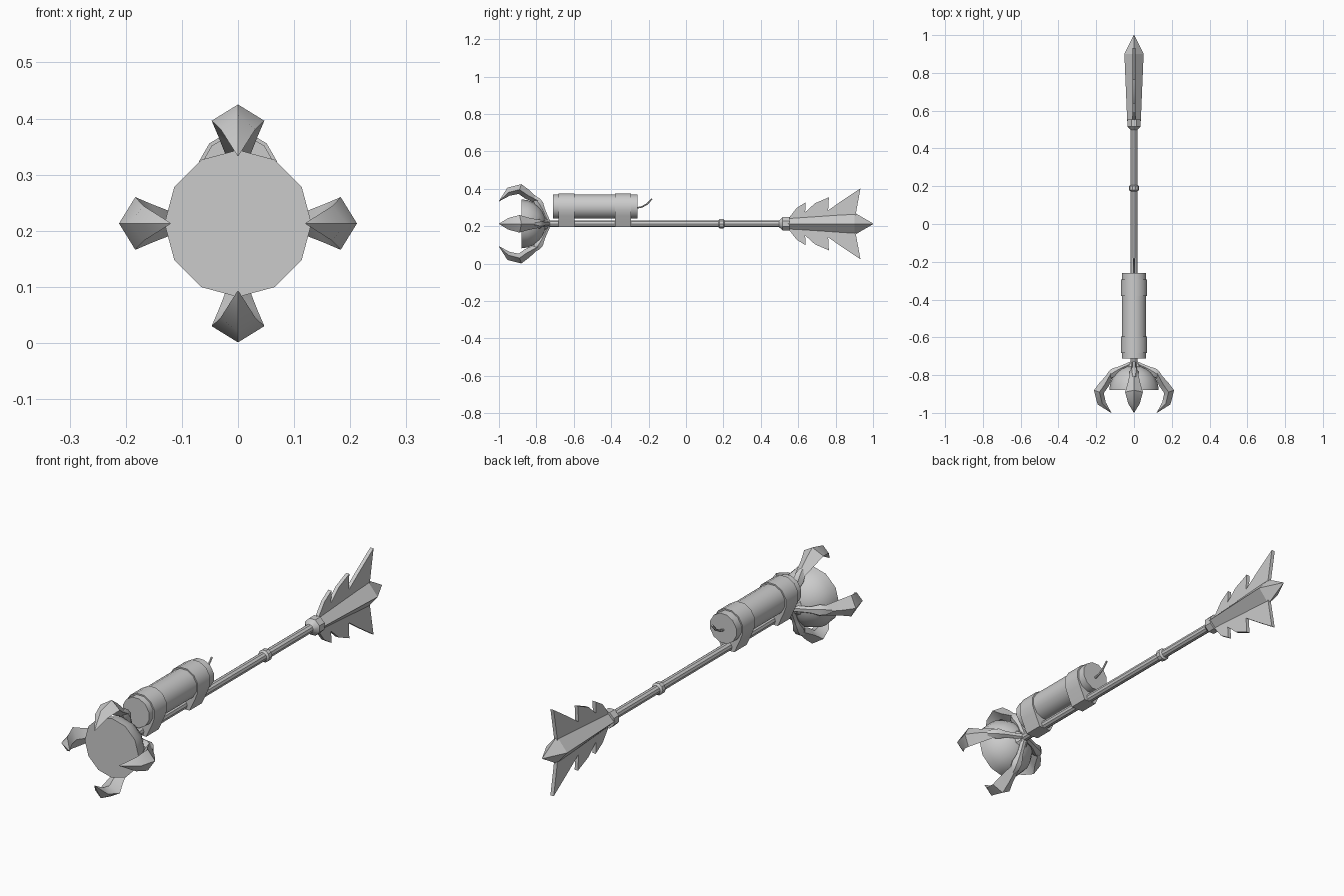
import bpy, bmesh, math
from mathutils import Vector, Matrix

if "Cube" in bpy.data.objects:
    bpy.data.objects.remove(bpy.data.objects["Cube"])

AXIS = 0.213          # height of the shaft centre line
grey = bpy.data.materials.new("plain_grey")
grey.diffuse_color = (0.6, 0.6, 0.6, 1)
grey.use_nodes = True
grey.node_tree.nodes["Principled BSDF"].inputs["Base Color"].default_value = grey.diffuse_color


def finish(name, bm, angle=30):
    """Turn a bmesh into a named, shaded object."""
    bmesh.ops.recalc_face_normals(bm, faces=bm.faces)
    me = bpy.data.meshes.new(name)
    bm.to_mesh(me)
    bm.free()
    me.materials.append(grey)
    ob = bpy.data.objects.new(name, me)
    bpy.context.collection.objects.link(ob)
    bpy.ops.object.select_all(action='DESELECT')
    ob.select_set(True)
    bpy.context.view_layer.objects.active = ob
    bpy.ops.object.shade_smooth_by_angle(angle=math.radians(angle))
    return ob


def loft(bm, rings):
    """Skin rings of equal point count and close both ends."""
    rows = [[bm.verts.new(p) for p in ring] for ring in rings]
    n = len(rows[0])
    for a, b in zip(rows, rows[1:]):
        for i in range(n):
            j = (i + 1) % n
            bm.faces.new((a[i], a[j], b[j], b[i]))
    bm.faces.new(rows[0])
    bm.faces.new(rows[-1])


def lathe(name, profile, sides, z=AXIS, phase=0.0, angle=35):
    """Revolve (y, radius) points around a line parallel to y."""
    bm = bmesh.new()
    steps = [phase + 2 * math.pi * i / sides for i in range(sides)]
    loft(bm, [[(r * math.cos(a), y, z + r * math.sin(a)) for a in steps]
              for y, r in profile])
    bmesh.ops.remove_doubles(bm, verts=bm.verts, dist=1e-5)
    return finish(name, bm, angle)


def place(bm, quarter):
    """Swing a part built above the y axis to one of four sides."""
    m = Matrix.Translation((0, 0, AXIS)) @ Matrix.Rotation(quarter * math.pi / 2, 4, 'Y')
    bmesh.ops.transform(bm, matrix=m, verts=bm.verts)


# Shaft, grip ring and tail socket
lathe("shaft", [(-0.77, 0.019), (0.53, 0.019)], 10)
lathe("grip_ring", [(0.173, 0.019), (0.18, 0.027), (0.2, 0.027), (0.207, 0.019)], 10)
lathe("tail_socket", [(0.497, 0.019), (0.517, 0.038), (0.553, 0.038)], 8, phase=math.pi / 8)

# Domed head with a flat front
R = 0.131
lathe("head_dome", [(-0.88 + R * math.sin(t), R * math.cos(t))
                    for t in [math.radians(15 * k) for k in range(6)] + [math.radians(88)]], 12)
lathe("head_hub", [(-0.78, 0.04), (-0.755, 0.04), (-0.737, 0.026)], 8)

# Four jointed arms with hooked claws
ARM = [(-0.738, 0.012, 0.014), (-0.757, 0.055, 0.014), (-0.768, 0.078, 0.016),
       (-0.783, 0.104, 0.025), (-0.797, 0.124, 0.022), (-0.812, 0.142, 0.012)]
# outer (y, r), side (y, r, half width), inner (y, r)
CLAW = [((-0.785, 0.13), (-0.79, 0.122, 0.022), (-0.80, 0.108)),
        ((-0.835, 0.178), (-0.85, 0.155, 0.035), (-0.86, 0.135)),
        ((-0.88, 0.212), (-0.89, 0.183, 0.047), (-0.895, 0.160)),
        ((-0.955, 0.193), (-0.95, 0.168, 0.031), (-0.943, 0.150)),
        ((-1.0, 0.1215), (-0.9995, 0.1205, 0.001), (-0.999, 0.12))]
for q in range(4):
    bm = bmesh.new()
    rings = []
    for i, (y, r, s) in enumerate(ARM):
        p, n = ARM[max(i - 1, 0)], ARM[min(i + 1, len(ARM) - 1)]
        t = Vector((0, n[0] - p[0], n[1] - p[1])).normalized()
        up = Vector((1, 0, 0)).cross(t)
        rings.append([Vector((0, y, r)) + s * (math.cos(a) * Vector((1, 0, 0)) + math.sin(a) * up)
                      for a in [math.pi * k / 3 for k in range(6)]])
    loft(bm, rings)
    place(bm, q)
    finish(f"claw_arm_{q + 1}", bm)

    bm = bmesh.new()
    loft(bm, [[(0, *o), (s[2], s[0], s[1]), (0, *i), (-s[2], s[0], s[1])] for o, s, i in CLAW])
    place(bm, q)
    finish(f"claw_{q + 1}", bm, 40)

# Charge stick strapped on top of the shaft
STICK_Z = 0.305
lathe("charge_stick", [(-0.711, 0.066), (-0.259, 0.066)], 12, z=STICK_Z, phase=math.pi / 12)

# Straps wrapping both stick and shaft
arc = [math.radians(-15 + 30 * k) for k in range(8)]
outline = [(0.072 * math.cos(a), STICK_Z + 0.072 * math.sin(a)) for a in arc]
outline += [(-0.058, 0.255), (-0.03, 0.195), (0.03, 0.195), (0.058, 0.255)]
for name, y0, y1 in (("front_strap", -0.682, -0.596), ("rear_strap", -0.38, -0.294)):
    bm = bmesh.new()
    loft(bm, [[(x, y, z) for x, z in outline] for y in (y0, y1)])
    finish(name, bm, 35)

# Curved fuse
bm = bmesh.new()
FUSE = [(-0.262, 0.298), (-0.235, 0.304), (-0.208, 0.319), (-0.182, 0.347)]
rings = []
for i, (y, z) in enumerate(FUSE):
    p, n = FUSE[max(i - 1, 0)], FUSE[min(i + 1, 3)]
    t = Vector((0, n[0] - p[0], n[1] - p[1])).normalized()
    up = Vector((1, 0, 0)).cross(t)
    rings.append([Vector((0, y, z)) + 0.005 * (math.cos(a) * Vector((1, 0, 0)) + math.sin(a) * up)
                  for a in [math.pi * k / 3 for k in range(6)]])
loft(bm, rings)
finish("fuse", bm, 40)

# Four-edged tail body
bm = bmesh.new()
loft(bm, [[(w, y, AXIS), (0, y, AXIS + h), (-w, y, AXIS), (0, y, AXIS - h)]
          for y, w, h in ((0.545, 0.036, 0.036), (0.9, 0.051, 0.06), (1.0, 0.002, 0.002))])
finish("tail_body", bm, 20)

# Barbed fins above and below the tail
FIN = [(0.553, 0.0), (0.553, 0.035), (0.592, 0.085), (0.64, 0.115), (0.637, 0.062),
       (0.69, 0.11), (0.764, 0.142), (0.76, 0.072), (0.84, 0.128), (0.933, 0.19),
       (0.908, 0.055), (0.908, 0.0)]
for name, q in (("upper_fin", 0), ("lower_fin", 2)):
    bm = bmesh.new()
    loft(bm, [[(x, y, r) for y, r in FIN] for x in (-0.008, 0.008)])
    place(bm, q)
    finish(name, bm, 20)
